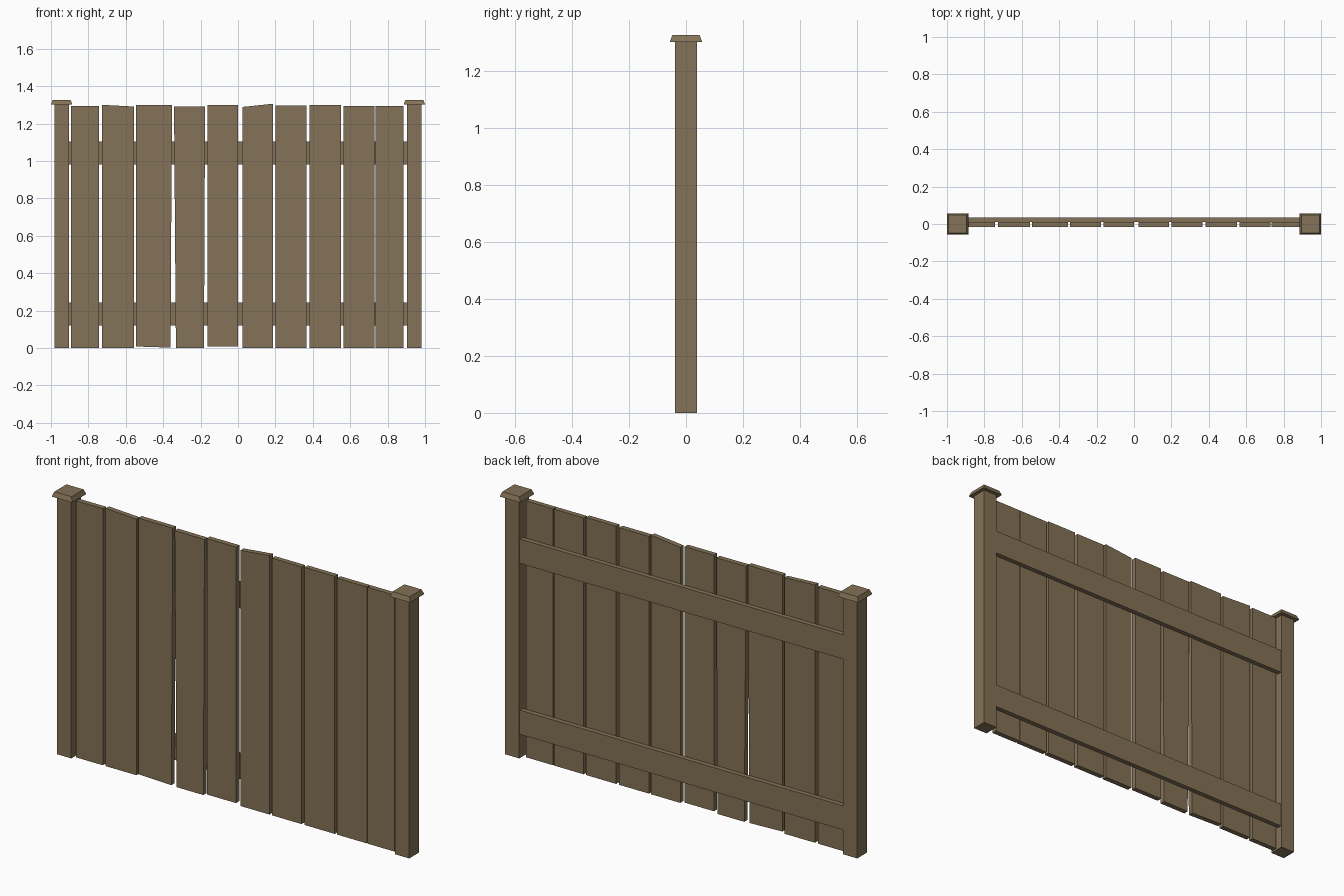
import bpy, bmesh

wood = bpy.data.materials.new("wood")
wood.diffuse_color = (0.23, 0.17, 0.095, 1)


def hexa(name, bottom, top):
    """Solid between two quads of four points each, listed counter-clockwise."""
    bm = bmesh.new()
    b = [bm.verts.new(p) for p in bottom]
    t = [bm.verts.new(p) for p in top]
    bm.faces.new(b[::-1])
    bm.faces.new(t)
    for i in range(4):
        j = (i + 1) % 4
        bm.faces.new((b[i], b[j], t[j], t[i]))
    bmesh.ops.recalc_face_normals(bm, faces=bm.faces)
    me = bpy.data.meshes.new(name)
    bm.to_mesh(me)
    bm.free()
    me.materials.append(wood)
    ob = bpy.data.objects.new(name, me)
    bpy.context.collection.objects.link(ob)
    return ob


def rect(cx, hx, y0, y1, z):
    return [(cx - hx, y0, z), (cx + hx, y0, z), (cx + hx, y1, z), (cx - hx, y1, z)]


# Posts with tapered caps
for side, s in (("left", -1), ("right", 1)):
    x = s * 0.943
    hexa(side + "_post", rect(x, 0.039, -0.038, 0.038, 0), rect(x, 0.039, -0.038, 0.038, 1.302))
    hexa(side + "_post_cap", rect(x, 0.057, -0.057, 0.057, 1.302), rect(x, 0.048, -0.048, 0.048, 1.326))

# Horizontal rails behind the boards
for name, z0, z1 in (("lower_rail", 0.12, 0.242), ("upper_rail", 0.982, 1.105)):
    hexa(name, rect(0, 0.91, 0.01, 0.034, z0), rect(0, 0.91, 0.01, 0.034, z1))

# Uneven boards: bottom x left/right, bottom z left/right, top x left/right, top z left/right
boards = [
    (-0.893, -0.743, 0, 0, -0.893, -0.743, 1.294, 1.294),
    (-0.727, -0.556, 0, 0, -0.727, -0.556, 1.300, 1.291),
    (-0.545, -0.361, 0.008, 0.002, -0.545, -0.353, 1.300, 1.300),
    (-0.332, -0.182, 0, 0, -0.342, -0.176, 1.291, 1.290),
    (-0.163, 0.0, 0.008, 0.008, -0.163, 0.0, 1.299, 1.299),
    (0.025, 0.187, 0, 0, 0.025, 0.187, 1.289, 1.306),
    (0.200, 0.366, 0, 0, 0.200, 0.366, 1.297, 1.297),
    (0.383, 0.551, 0, 0, 0.383, 0.551, 1.299, 1.299),
    (0.564, 0.730, 0, 0, 0.564, 0.730, 1.293, 1.293),
    (0.735, 0.885, 0, 0, 0.735, 0.885, 1.293, 1.293),
]
F, B = -0.016, 0.01
for i, (a, b, za, zb, c, d, zc, zd) in enumerate(boards, 1):
    hexa(f"board_{i}",
         [(a, F, za), (b, F, zb), (b, B, zb), (a, B, za)],
         [(c, F, zc), (d, F, zd), (d, B, zd), (c, B, zc)])
